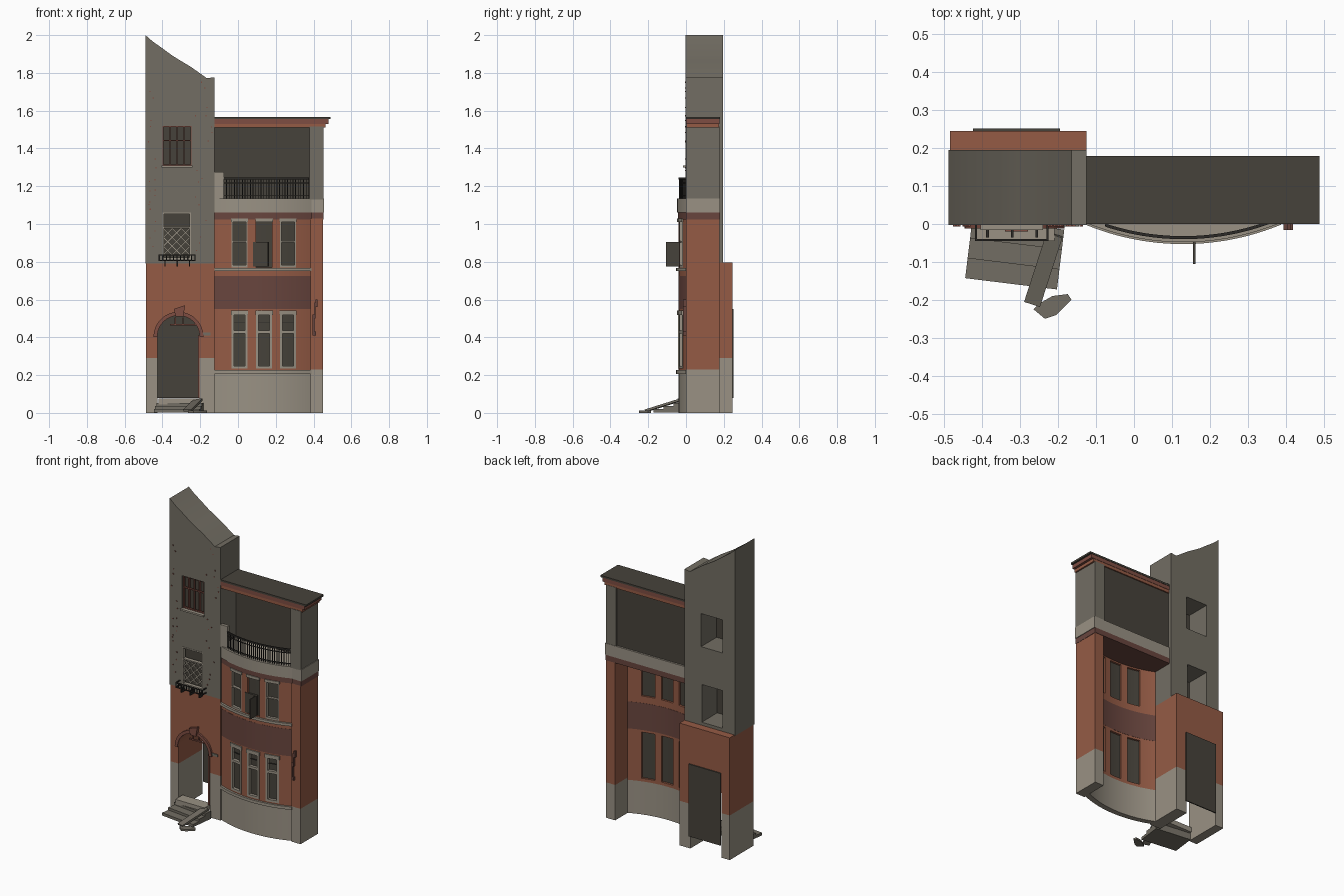
import bpy, bmesh, math, random
from mathutils import Vector

if "Cube" in bpy.data.objects:
    bpy.data.objects.remove(bpy.data.objects["Cube"], do_unlink=True)
random.seed(4)
made = []


def material(name, r, g, b):
    m = bpy.data.materials.new(name)
    m.use_nodes = True
    m.diffuse_color = (r, g, b, 1)
    m.node_tree.nodes["Principled BSDF"].inputs["Base Color"].default_value = (r, g, b, 1)
    return m


BRICK = material("brick", 0.30, 0.105, 0.06)
TRIM = material("red trim", 0.21, 0.075, 0.055)
BAND = material("dark brick", 0.14, 0.06, 0.048)
STONE = material("pale stone", 0.32, 0.285, 0.23)
GREY = material("grey plaster", 0.17, 0.155, 0.125)
DARK = material("dark panel", 0.062, 0.055, 0.043)
IRON = material("iron", 0.025, 0.023, 0.02)


# A solid is (outline, start, end, axis); make joins solids into one object
def make(name, mat, *solids):
    bm = bmesh.new()
    for pts, a, b, axis in solids:
        rings = []
        for h in (a, b):
            rings.append([bm.verts.new((u, v, h) if axis == 'z' else (u, h, v)) for u, v in pts])
        lo, hi = rings
        bm.faces.new(lo)
        bm.faces.new(hi[::-1])
        for i in range(len(pts)):
            j = (i + 1) % len(pts)
            bm.faces.new((lo[i], hi[i], hi[j], lo[j]))
    bmesh.ops.recalc_face_normals(bm, faces=bm.faces)
    me = bpy.data.meshes.new(name)
    bm.to_mesh(me)
    bm.free()
    me.materials.append(mat)
    ob = bpy.data.objects.new(name, me)
    bpy.context.collection.objects.link(ob)
    made.append(ob)
    return ob


def rect(x0, x1, y0, y1, z0, z1):
    return ([(x0, y0), (x1, y0), (x1, y1), (x0, y1)], z0, z1, 'z')


def bow(x, off=0.0):
    return 0.622 - math.sqrt((0.662 + off) ** 2 - (x - 0.13) ** 2)


def arc(x0, x1, off):
    n = max(2, int((x1 - x0) / 0.02))
    return [(x0 + (x1 - x0) * i / n, bow(x0 + (x1 - x0) * i / n, off)) for i in range(n + 1)]


def strip(x0, x1, out, inn, z0, z1):
    return (arc(x0, x1, out) + arc(x0, x1, inn)[::-1], z0, z1, 'z')


def bar(p, q, w, y0, y1):
    p, q = Vector(p), Vector(q)
    d = (q - p).normalized() * w / 2
    n = Vector((-d.y, d.x))
    return ([tuple(v) for v in (p + n, q + n, q - n, p - n)], y0, y1, 'y')


def cut(ob, *solids):
    c = make("cutter", ob.data.materials[0], *solids)
    m = ob.modifiers.new("cut", 'BOOLEAN')
    m.operation, m.object, m.solver = 'DIFFERENCE', c, 'EXACT'
    bpy.context.view_layer.objects.active = ob
    bpy.ops.object.modifier_apply(modifier="cut")
    made.remove(c)
    bpy.data.objects.remove(c, do_unlink=True)


# Tower: stone base, brick middle, grey shaft with sloping top
L, R = -0.49, -0.125
CX, CZ, RAD = -0.315, 0.403, 0.112
half = [(math.cos(math.pi * i / 24), math.sin(math.pi * i / 24)) for i in range(25)]
door = ([(CX + RAD, -0.1)] + [(CX + RAD * c, CZ + RAD * s) for c, s in half]
        + [(CX - RAD, -0.1)], -0.1, 0.4, 'y')
for name, mat, z0, z1 in (("tower_base", STONE, 0, 0.29), ("tower_brick", BRICK, 0.29, 0.795)):
    cut(make(name, mat, rect(L + 0.004, R, 0, 0.245, z0, z1)), door)
top = [(L, 2), (-0.45, 1.965), (-0.4, 1.93), (-0.35, 1.893), (-0.31, 1.868),
       (-0.25, 1.832), (-0.2, 1.797), (-0.165, 1.772), (R, 1.777)]
shaft = make("tower_shaft", GREY, ([(R, 0.79), (L, 0.79)] + top, -0.002, 0.195, 'y'))
cut(shaft, rect(-0.4, -0.245, -0.1, 0.3, 1.305, 1.52), rect(-0.4, -0.25, -0.1, 0.3, 0.815, 1.06))
make("tower_studs", TRIM, *[
    rect(x, x + 0.006, -0.006, 0, z, z + 0.006)
    for x, z in [(random.choice((random.uniform(-0.48, -0.415), random.uniform(-0.23, -0.14))),
                  random.uniform(0.85, 1.75)) for i in range(36)]])

# Doorway: arch trim, keystone, frame, back panel and threshold
ring = [(CX + r * c, CZ + r * s) for r, h in ((RAD, half), (RAD + 0.02, half[::-1])) for c, s in h]
make("door_arch", TRIM, (ring, -0.012, 0.01, 'y'))
make("door_keystone", TRIM, ([(-0.33, 0.51), (-0.29, 0.51), (-0.28, 0.57), (-0.34, 0.55)], -0.02, 0, 'y'))
make("door_frame", TRIM, rect(-0.213, -0.203, -0.005, 0.03, 0.08, 0.41),
     rect(-0.36, -0.21, 0.01, 0.02, 0.462, 0.47),
     *[rect(x, x + 0.006, 0.01, 0.02, 0.465, 0.505) for x in (-0.335, -0.295)])
make("door_panel", DARK, rect(-0.425, -0.195, 0.245, 0.252, 0.08, 0.55))
make("threshold", STONE, rect(-0.42, -0.21, -0.045, 0.03, 0.045, 0.077))
make("door_plate", GREY, rect(-0.19, -0.145, -0.006, 0, 0.41, 0.425))

# Crooked steps, fallen plank and rubble
steps = make("steps", GREY, *[
    rect(-0.122, 0.122, -0.053 * (i + 1), -0.053 * i, 0.002, 0.052 - 0.016 * i) for i in range(3)])
steps.location.x = -0.305
steps.rotation_euler.z = math.radians(-7)
plank = make("plank", GREY, rect(-0.022, 0.022, 0, 0.2, -0.012, 0))
plank.location = (-0.21, -0.03, 0.075)
plank.rotation_euler = Vector((-0.06, -0.185, -0.058)).to_track_quat('Y', 'Z').to_euler()
make("rubble", GREY, ([(-0.265, -0.225), (-0.235, -0.25), (-0.205, -0.24), (-0.165, -0.2),
                       (-0.175, -0.185), (-0.215, -0.19), (-0.25, -0.21)], 0, 0.012, 'z'))

# Tower upper window: pane, bars, sill
make("upper_tower_pane", DARK, rect(-0.4, -0.245, 0.03, 0.036, 1.305, 1.52))
make("upper_tower_bars", TRIM,
     *[rect(x, x + 0.006, 0.005, 0.02, 1.305, 1.52) for x in (-0.4, -0.363, -0.325, -0.288, -0.251)],
     *[rect(-0.4, -0.245, 0.005, 0.018, z, z + 0.006) for z in (1.31, 1.44, 1.513)])
make("upper_tower_sill", STONE, rect(-0.405, -0.24, -0.016, 0.03, 1.298, 1.309))

# Tower lower window: pane, frame, lattice and iron flower rail
make("lower_tower_pane", DARK, rect(-0.4, -0.25, 0.03, 0.036, 0.815, 1.06))
make("lower_tower_frame", STONE, *[rect(x, x + 0.008, -0.004, 0.02, 0.815, 1.06) for x in (-0.4, -0.258)],
     *[rect(-0.4, -0.25, -0.004, 0.02, z, z + 0.008) for z in (0.815, 0.977, 1.052)])
S, lattice = 0.142, []
for i in range(-2, 3):
    k = i * 0.047
    a, b = (max(k, 0), max(-k, 0)), (S + min(k, 0), S - max(k, 0))
    lattice.append(bar((-0.396 + a[0], 0.835 + a[1]), (-0.396 + b[0], 0.835 + b[1]), 0.008, 0.004, 0.012))
    lattice.append(bar((-0.254 - a[0], 0.835 + a[1]), (-0.254 - b[0], 0.835 + b[1]), 0.008, 0.006, 0.014))
make("window_lattice", STONE, *lattice)
rail = []
for z in (0.803, 0.832):
    rail += [rect(-0.42, -0.225, -0.045, -0.039, z, z + 0.006)]
    rail += [rect(x, x + 0.006, -0.045, 0, z, z + 0.006) for x in (-0.42, -0.231)]
rail += [rect(-0.42 + i * 0.0189, -0.414 + i * 0.0189, -0.045, -0.04, 0.805, 0.836) for i in range(11)]
rail += [rect(x, x + 0.007, -0.035, 0, 0.775, 0.805) for x in (-0.39, -0.325, -0.26)]
make("flower_rail", IRON, *rail)

# Bowed front in stacked bands, with window openings
E = 0.388
WIN = (0.008, 0.138, 0.265)
make("bow_base", STONE, strip(R, E, 0, -0.035, 0, 0.215))
low = make("bow_lower_brick", BRICK, strip(R, E, 0, -0.035, 0.215, 0.55))
cut(low, *[rect(c - 0.042, c + 0.042, -0.2, 0.2, 0.235, 0.535) for c in WIN])
make("bow_middle_band", BAND, strip(R, E, 0.001, -0.036, 0.55, 0.725))
high = make("bow_upper_brick", BRICK, strip(R, E, 0, -0.035, 0.725, 1.03))
cut(high, *[rect(c - 0.042, c + 0.042, -0.2, 0.2, 0.77, 1.015) for c in WIN])
make("lower_sill", STONE, strip(R, E, 0.013, 0, 0.207, 0.226))
make("upper_sill", STONE, strip(R, E, 0.013, 0, 0.75, 0.767))

# Bow windows
for i, c in enumerate(WIN):
    a, b = c - 0.042, c + 0.042
    make("lower_window_pane", DARK, strip(a, b, -0.016, -0.022, 0.235, 0.535))
    make("lower_window_frame", STONE, strip(a - 0.004, b + 0.004, 0.008, -0.015, 0.518, 0.542),
         strip(a, a + 0.013, 0.003, -0.02, 0.235, 0.52), strip(b - 0.013, b, 0.003, -0.02, 0.235, 0.52),
         strip(a, b, 0.003, -0.02, 0.42, 0.436), strip(a, b, 0.003, -0.02, 0.235, 0.249))
    make("lower_window_bar", IRON, strip(a + 0.013, b - 0.013, -0.01, -0.016, 0.475, 0.479))
    make("upper_window_pane", DARK, strip(a, b, -0.016, -0.022, 0.77, 1.015))
    make("upper_window_lintel", STONE, strip(a - 0.004, b + 0.004, 0.008, -0.015, 1.01, 1.028))
    if i != 1:
        make("upper_window_frame", STONE, strip(a, a + 0.007, 0.001, -0.018, 0.77, 1.01),
             strip(b - 0.007, b, 0.001, -0.018, 0.77, 1.01), strip(a, b, 0.001, -0.018, 0.903, 0.91),
             strip(a, b, 0.001, -0.018, 0.77, 0.782))
make("open_casement", DARK, rect(0.156, 0.162, -0.105, -0.03, 0.775, 0.905))
make("middle_sash", DARK, strip(0.08, 0.165, 0.002, -0.01, 0.775, 0.905))

# Right pier with wall bracket
make("pier_base", STONE, rect(0.385, 0.45, 0, 0.178, 0, 0.23))
make("pier_brick", BRICK, rect(0.385, 0.45, 0, 0.178, 0.23, 1.03))
make("pier_top", GREY, rect(0.378, 0.452, 0, 0.178, 1.13, 1.515))
make("wall_bracket", BAND, rect(0.395, 0.404, -0.016, 0, 0.41, 0.52), rect(0.404, 0.411, -0.016, 0, 0.5, 0.585),
     rect(0.411, 0.42, -0.016, 0, 0.56, 0.6), rect(0.404, 0.412, -0.016, 0, 0.41, 0.43))


# Balcony slab, recessed wall, railing and end post
def slab(off, x1, z0, z1):
    return (arc(R, E, off) + [(E, 0), (x1, 0), (x1, 0.18), (R, 0.18)], z0, z1, 'z')


make("balcony_soffit", BAND, slab(0.003, 0.452, 1.025, 1.06))
make("balcony_slab", STONE, slab(0.008, 0.456, 1.06, 1.135))
make("recessed_wall", DARK, rect(R, 0.38, 0.158, 0.168, 1.13, 1.515))
make("balcony_post", STONE, rect(R, -0.075, 0.0, 0.02, 1.13, 1.275))
x0, x1, n = -0.075, 0.375, 32
pickets = []
for i in range(n + 1):
    x = x0 + (x1 - x0) * i / n
    y = bow(x, -0.004)
    pickets.append(rect(x - 0.002, x + 0.002, y - 0.002, y + 0.002, 1.135, 1.24))
make("balcony_railing", IRON, *pickets, strip(x0, x1, 0, -0.008, 1.236, 1.246),
     strip(x0, x1, -0.002, -0.006, 1.215, 1.22), strip(x0, x1, -0.002, -0.006, 1.147, 1.152))

# Flat roof with stepped cornice
make("roof_fascia", BRICK, rect(R, 0.462, 0.003, 0.176, 1.51, 1.53))
make("roof_cornice", TRIM, rect(R, 0.478, 0.001, 0.178, 1.53, 1.555))
make("roof_cover", DARK, rect(R, 0.49, 0, 0.18, 1.555, 1.567))

# Soft shading on curved walls, sharp corners kept
bpy.ops.object.select_all(action='DESELECT')
for ob in made:
    ob.select_set(True)
bpy.context.view_layer.objects.active = made[0]
bpy.ops.object.shade_smooth_by_angle(angle=math.radians(30))
